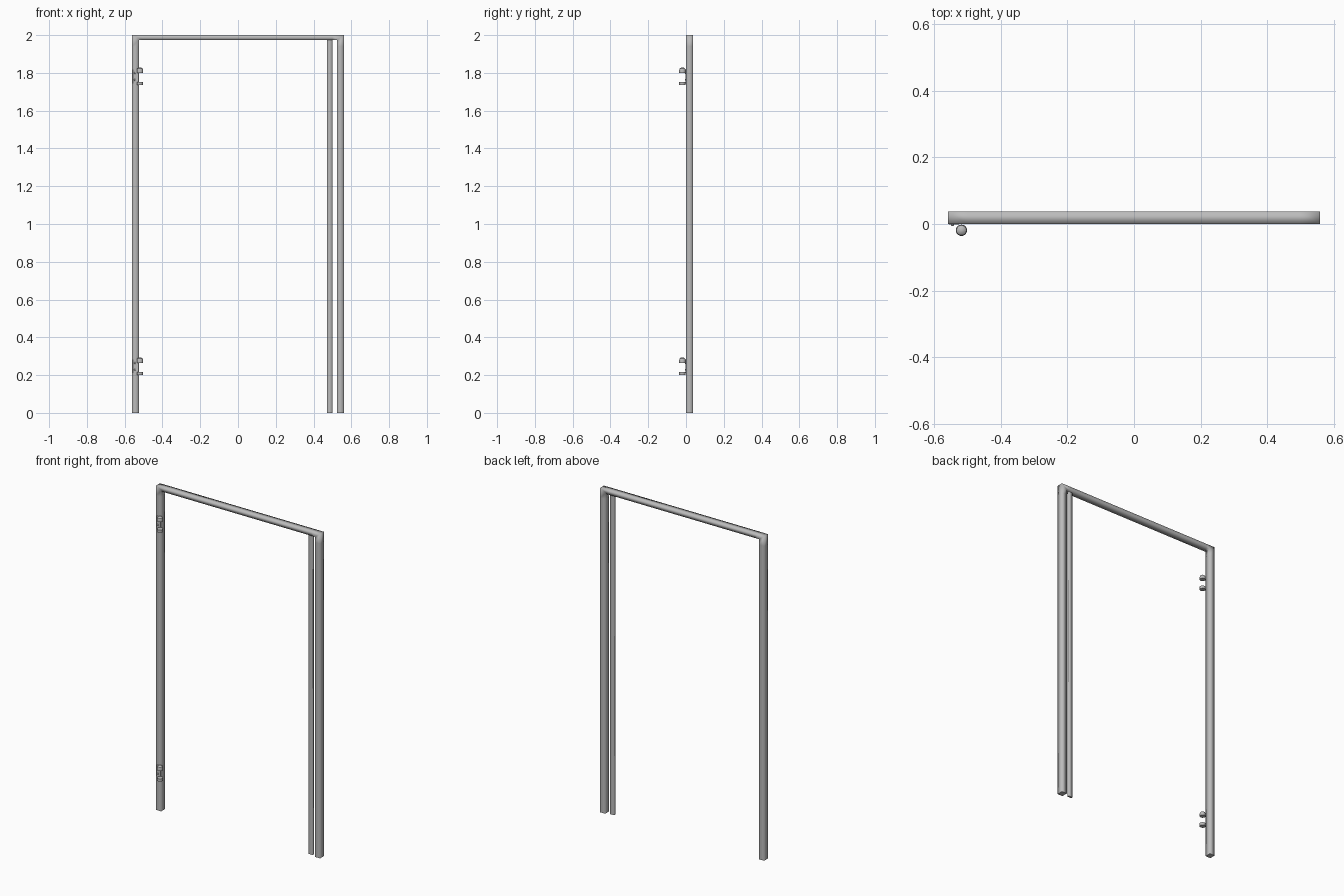
import bpy, bmesh
from mathutils import Matrix

old = bpy.data.objects.get("Cube")
if old:
    bpy.data.objects.remove(old, do_unlink=True)

GREY = (0.5, 0.5, 0.5, 1)
steel = bpy.data.materials.new("grey steel")
steel.use_nodes = True
steel.diffuse_color = GREY
steel.node_tree.nodes["Principled BSDF"].inputs["Base Color"].default_value = GREY


def finish(name, bm, smooth=True):
    bmesh.ops.recalc_face_normals(bm, faces=bm.faces)
    for f in bm.faces:
        f.smooth = smooth
    mesh = bpy.data.meshes.new(name)
    bm.to_mesh(mesh)
    bm.free()
    mesh.materials.append(steel)
    obj = bpy.data.objects.new(name, mesh)
    bpy.context.collection.objects.link(obj)
    return obj


def box(name, x0, x1, y0, y1, z0, z1, smooth):
    bm = bmesh.new()
    bmesh.ops.create_cube(bm, size=1)
    for v in bm.verts:
        v.co.x = x0 if v.co.x < 0 else x1
        v.co.y = y0 if v.co.y < 0 else y1
        v.co.z = z0 if v.co.z < 0 else z1
    # Crisp ends
    for e in bm.edges:
        e.smooth = e.verts[0].co.z != e.verts[1].co.z
    finish(name, bm, smooth)


def knuckle(name, x, y, z0, z1, radius, dome=0):
    # Turned barrel, with an optional domed cap
    bm = bmesh.new()
    rings = [(radius, z0), (radius, z1 - dome)]
    if dome:
        rings += [(radius * 0.87, z1 - dome * 0.5),
                  (radius * 0.5, z1 - dome * 0.13), (0, z1)]
    prof = [bm.verts.new((r, 0, z)) for r, z in rings]
    edges = [bm.edges.new(pair) for pair in zip(prof, prof[1:])]
    bmesh.ops.spin(bm, geom=prof + edges, cent=(0, 0, 0), axis=(0, 0, 1),
                   angle=6.283185, steps=20)
    bmesh.ops.remove_doubles(bm, verts=bm.verts, dist=0.0001)
    bmesh.ops.holes_fill(bm, edges=bm.edges, sides=0)
    bmesh.ops.transform(bm, matrix=Matrix.Translation((x, y, 0)), verts=bm.verts)
    obj = finish(name, bm)
    bpy.context.view_layer.objects.active = obj
    obj.select_set(True)
    bpy.ops.object.shade_smooth_by_angle()
    obj.select_set(False)


def screw(name, x, z):
    # Low round head sunk into the leaf
    bm = bmesh.new()
    bmesh.ops.create_uvsphere(bm, u_segments=12, v_segments=8, radius=0.005)
    bmesh.ops.translate(bm, vec=(x, -0.001, z), verts=bm.verts)
    finish(name, bm)


# Mitred door frame: outer and inner outlines joined through the depth,
# with a support loop on each side of the mitres
W, H, D, SIDE, HEAD, LOOP = 0.56, 2.0, 0.038, 0.035, 0.026, 0.06


def outline(w, h):
    half = [(w, 0), (w, H - LOOP), (w, h), (W - LOOP, h)]
    return [(-x, z) for x, z in half] + half[::-1]


bm = bmesh.new()
outer, inner = outline(W, H), outline(W - SIDE, H - HEAD)
rings = [[bm.verts.new((x, y, z)) for x, z in path]
         for path, y in ((outer, 0), (inner, 0), (inner, D), (outer, D))]
for a, b in zip(rings, rings[1:] + rings[:1]):
    for i in range(len(outer) - 1):
        bm.faces.new((a[i], a[i + 1], b[i + 1], b[i]))
for end in (0, -1):
    foot = bm.faces.new([r[end] for r in rings])
    for e in foot.edges:
        e.smooth = False
finish("door_frame", bm)

# Slim strip beside the left jamb
box("strike_strip", 0.472, 0.5, 0.013, 0.026, 0, H - HEAD, True)

# Two hinges on the right jamb
for label, z in (("lower", 0.2), ("upper", 1.735)):
    box(label + "_hinge_leaf", -0.556, -0.527, -0.002, 0, z + 0.01, z + 0.082, False)
    for n, dz in enumerate((0.028, 0.064)):
        screw(f"{label}_hinge_screw_{n + 1}", -0.546, z + dz)
    knuckle(label + "_hinge_base", -0.519, -0.019, z, z + 0.017, 0.017)
    knuckle(label + "_hinge_cap", -0.519, -0.019, z + 0.065, z + 0.094, 0.017, 0.014)
